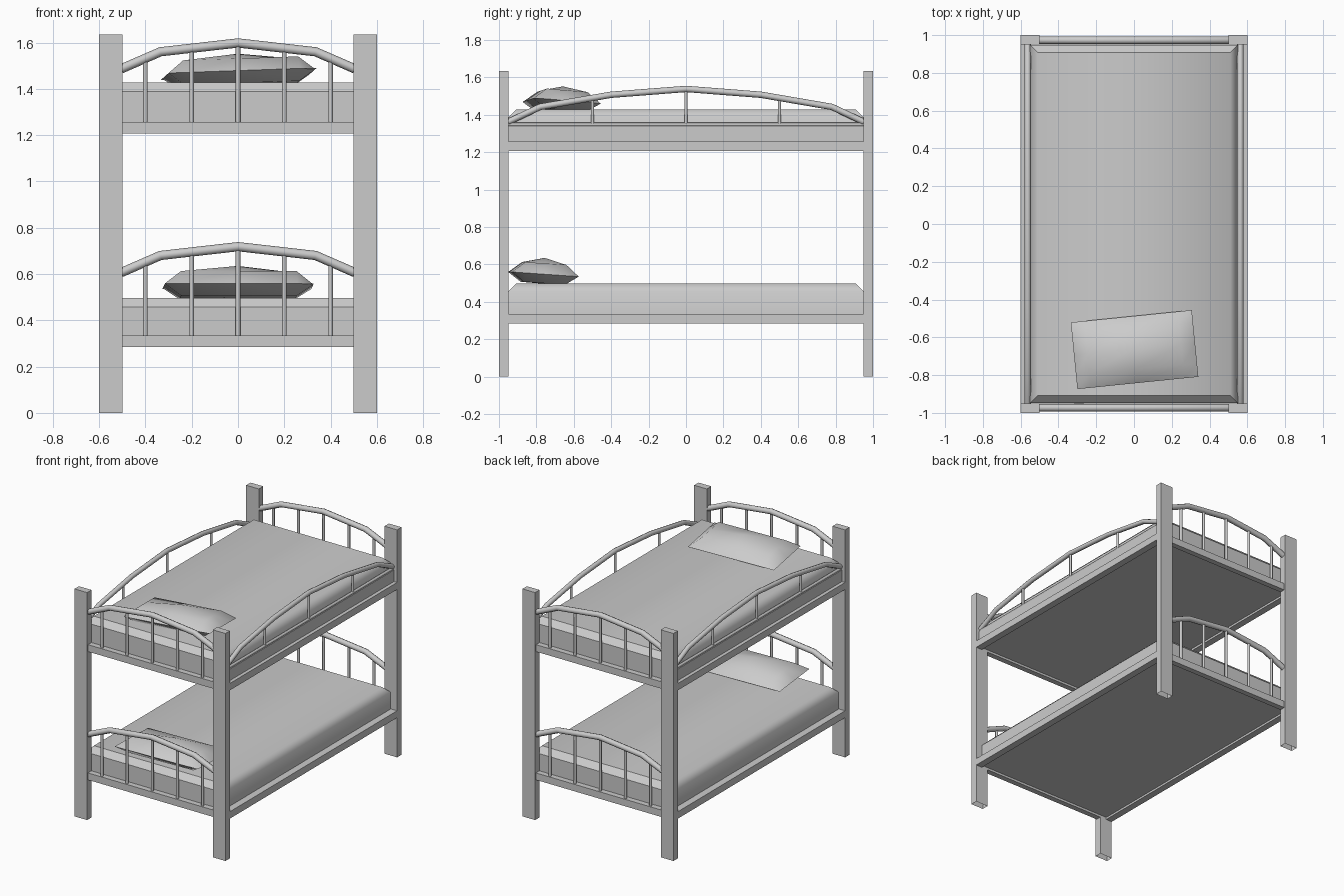
import bpy
import bmesh
from math import radians
from mathutils import Matrix, Vector

if "Cube" in bpy.data.objects:
    bpy.data.objects.remove(bpy.data.objects["Cube"], do_unlink=True)

COLOUR = (0.6, 0.6, 0.6, 1)
grey = bpy.data.materials.new("plain_grey")
grey.use_nodes = True
grey.diffuse_color = COLOUR
grey.node_tree.nodes["Principled BSDF"].inputs["Base Color"].default_value = COLOUR


def finish(name, bm):
    bmesh.ops.recalc_face_normals(bm, faces=bm.faces)
    mesh = bpy.data.meshes.new(name)
    bm.to_mesh(mesh)
    bm.free()
    mesh.materials.append(grey)
    obj = bpy.data.objects.new(name, mesh)
    bpy.context.collection.objects.link(obj)
    return obj


def box_mesh(low, high):
    low, high = Vector(low), Vector(high)
    bm = bmesh.new()
    size = Matrix.Diagonal((*(high - low), 1))
    bmesh.ops.create_cube(bm, size=1, matrix=Matrix.Translation((low + high) / 2) @ size)
    return bm


def box(name, low, high):
    return finish(name, box_mesh(low, high))


def tube(name, points, radius):
    curve = bpy.data.curves.new(name, "CURVE")
    curve.dimensions = "3D"
    curve.bevel_depth = radius
    curve.bevel_resolution = 2
    curve.use_fill_caps = True
    spline = curve.splines.new("POLY")
    spline.points.add(len(points) - 1)
    for point, co in zip(spline.points, points):
        point.co = (*co, 1)
    curve.materials.append(grey)
    obj = bpy.data.objects.new(name, curve)
    bpy.context.collection.objects.link(obj)
    bpy.ops.object.select_all(action="DESELECT")
    obj.select_set(True)
    bpy.context.view_layer.objects.active = obj
    bpy.ops.object.convert(target="MESH")
    bpy.ops.object.shade_smooth_by_angle(angle=radians(50))


def mirrored(half):
    """Full arch from its centre-to-end half."""
    return [(-a, z) for a, z in reversed(half[1:])] + half


def post(name, sx, sy):
    # Square tube, open at the foot
    xs, ys = sorted((sx * 0.5, sx * 0.6)), sorted((sy * 0.95, sy))
    bm = box_mesh((xs[0], ys[0], 0), (xs[1], ys[1], 1.635))
    foot = [f for f in bm.faces if f.calc_center_median().z < 0.01]
    bmesh.ops.delete(bm, geom=foot, context="FACES_ONLY")
    finish(name, bm)


def mattress(name, bottom, top):
    # Block with chamfered top; soft along the sides, crisp at the ends
    bm = box_mesh((-0.55, -0.948, bottom), (0.55, 0.948, top))
    rim = [e for e in bm.edges if all(v.co.z > top - 0.01 for v in e.verts)]
    bmesh.ops.bevel(bm, geom=rim, offset=0.04, segments=1, affect="EDGES")
    bm.normal_update()
    for face in bm.faces:
        face.smooth = True
    for edge in bm.edges:
        ends = any(abs(f.normal.y) > 0.5 for f in edge.link_faces)
        under = any(f.normal.z < -0.5 for f in edge.link_faces)
        edge.smooth = not (ends or under)
    finish(name, bm)


def pillow(name, location, angles):
    # Two domed grids joined at the rim
    bm = bmesh.new()
    xs, ys = (-0.322, -0.25, 0, 0.25, 0.322), (-0.178, -0.11, 0, 0.11, 0.178)
    for heights in ((0, 0.058, 0.088), (0, -0.048, -0.05)):
        grid = []
        for i, x in enumerate(xs):
            row = []
            for j, y in enumerate(ys):
                ring = min(i, j, 4 - i, 4 - j)
                row.append(bm.verts.new((x, y, heights[ring])))
            grid.append(row)
        for i in range(4):
            for j in range(4):
                bm.faces.new((grid[i][j], grid[i + 1][j], grid[i + 1][j + 1], grid[i][j + 1]))
    bmesh.ops.remove_doubles(bm, verts=bm.verts, dist=0.001)
    for face in bm.faces:
        face.smooth = True
    for edge in bm.edges:
        if all(abs(v.co.z) < 0.001 for v in edge.verts):
            edge.smooth = False
    obj = finish(name, bm)
    obj.location = location
    obj.rotation_euler = [radians(a) for a in angles]


SIDES = ((-1, "right"), (1, "left"))
ENDS = ((-1, "front"), (1, "back"))

# Corner posts
for sx, side in SIDES:
    for sy, end in ENDS:
        post(f"{end}_{side}_post", sx, sy)

# Bunk frames, end arches and mattresses
for level, base, arch in (("lower", 0.285, 0.0), ("upper", 1.207, 0.88)):
    top = base + 0.05
    for sy, end in ENDS:
        ys = sorted((sy * 0.95, sy * 0.99))
        box(f"{level}_{end}_beam", (-0.5, ys[0], base), (0.5, ys[1], top))
        profile = mirrored([(0, 0.718), (0.335, 0.68), (0.505, 0.606)])
        tube(f"{level}_{end}_arch", [(x, sy * 0.973, z + arch) for x, z in profile], 0.02)
        for i, x in enumerate((-0.4, -0.2, 0, 0.2, 0.4)):
            peak = arch + (0.718 if x == 0 else 0.695 if abs(x) < 0.3 else 0.65)
            tube(f"{level}_{end}_spindle_{i + 1}",
                 [(x, sy * 0.973, top - 0.005), (x, sy * 0.973, peak)], 0.01)
    for sx, side in SIDES:
        xs = sorted((sx * 0.55, sx * 0.6))
        box(f"{level}_{side}_rail", (xs[0], -0.95, base), (xs[1], 0.95, top))
mattress("lower_mattress", 0.3, 0.497)
mattress("upper_mattress", 1.222, 1.428)

# Guard rails on the upper bunk
for sx, side in SIDES:
    xs = sorted((sx * 0.55, sx * 0.575))
    box(f"{side}_guard_board", (xs[0], -0.95, 1.257), (xs[1], 0.95, 1.34))
    x = sx * 0.563
    tube(f"{side}_guard_bar", [(x, -0.95, 1.348), (x, 0.95, 1.348)], 0.01)
    profile = mirrored([(0, 1.538), (0.4, 1.507), (0.78, 1.442), (0.95, 1.362)])
    tube(f"{side}_guard_arch", [(x, y, z) for y, z in profile], 0.017)
    for i, y in enumerate((-0.5, 0, 0.5)):
        tube(f"{side}_guard_spindle_{i + 1}",
             [(x, y, 1.345), (x, y, 1.538 if y == 0 else 1.49)], 0.009)

# Pillows
pillow("lower_pillow", (0, -0.762, 0.547), (-4, 0, 2))
pillow("upper_pillow", (0.003, -0.665, 1.464), (-5, -2, 5.8))
